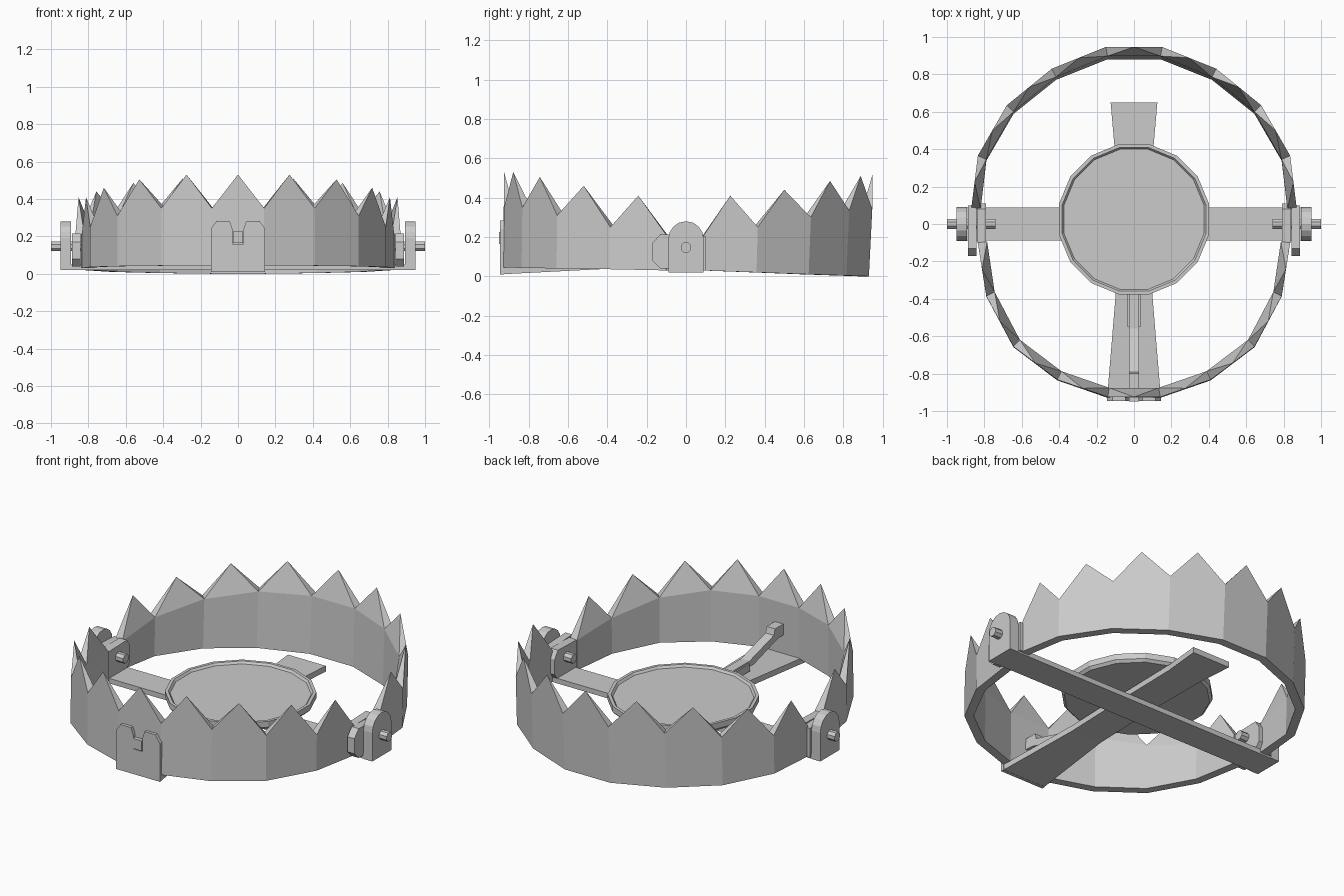
import bpy, math
from mathutils import Vector

if "Cube" in bpy.data.objects:
    bpy.data.objects.remove(bpy.data.objects["Cube"])


def make(name, verts, faces):
    me = bpy.data.meshes.new(name)
    me.from_pydata([tuple(v) for v in verts], [], faces)
    me.update()
    ob = bpy.data.objects.new(name, me)
    bpy.context.collection.objects.link(ob)
    bpy.context.view_layer.objects.active = ob
    for o in bpy.context.selected_objects:
        o.select_set(False)
    ob.select_set(True)
    bpy.ops.object.mode_set(mode='EDIT')
    bpy.ops.mesh.select_all(action='SELECT')
    bpy.ops.mesh.normals_make_consistent(inside=False)
    bpy.ops.object.mode_set(mode='OBJECT')
    return ob


def prism(name, a, b):
    """Solid between two matching outlines."""
    n = len(a)
    faces = [tuple(range(n)), tuple(range(2 * n - 1, n - 1, -1))]
    faces += [(i, (i + 1) % n, n + (i + 1) % n, n + i) for i in range(n)]
    return make(name, a + b, faces)


def prism_x(name, prof, x0, x1):
    return prism(name, [(x0, y, z) for y, z in prof], [(x1, y, z) for y, z in prof])


def jaw(name, half, peaks, sy, bottom_scale):
    """Toothed half ring; half = (x, y, bottom z, valley z) from centre to end."""
    pts = [(-x, y, b, t) for x, y, b, t in reversed(half)] + half
    pk = list(reversed(peaks[1:])) + peaks
    verts, faces = [], []
    for x, y, b, t in pts:
        o = Vector((x, y * sy, 0))
        d = o.normalized() * 0.05
        low = Vector((x, y * sy * bottom_scale, 0))
        verts += [low + Vector((0, 0, b)), o + Vector((0, 0, t)),
                  low - d + Vector((0, 0, b)), o - d + Vector((0, 0, t))]
    n = len(pts)
    for i in range(n - 1):
        a, c = 4 * i, 4 * i + 4
        tip = (verts[a + 1] + verts[c + 1]) / 2
        tip.z = pk[i]
        k = len(verts)
        verts.append(tip)
        faces += [(a, c, c + 1, k, a + 1), (a + 2, a + 3, c + 3, c + 2),
                  (a, a + 2, c + 2, c), (a + 1, k, a + 3), (c + 1, c + 3, k),
                  (a + 3, k, c + 3)]
    e = 4 * (n - 1)
    faces += [(0, 1, 3, 2), (e, e + 2, e + 3, e + 1)]
    return make(name, verts, faces)


# toothed jaws
jaw("front_jaw", [(.14, .925, .045, .35), (.41, .832, .043, .35), (.645, .655, .04, .31),
                  (.79, .385, .036, .25), (.835, .1, .03, .21)],
    [.53, .53, .505, .46, .41], -1, 1.005)
jaw("back_jaw", [(.15, .947, 0, .34), (.44, .83, .004, .335), (.68, .635, .01, .30),
                 (.835, .365, .02, .25), (.87, .085, .03, .20)],
    [.515, .51, .485, .44, .41], 1, .982)

# hinges, mirrored left and right
ear = [(.1, .03), (-.13, .04), (-.17, .08), (-.17, .17), (-.13, .215), (.1, .205)]
ear_front = [(-.1, .03), (.08, .04), (.11, .08), (.11, .17), (.08, .215), (-.1, .21)]
upright = [(-.09, .02), (.09, .02)] + [
    (.09 * math.cos(math.pi * i / 8), .19 + .09 * math.sin(math.pi * i / 8)) for i in range(9)]
bolt = [(.028 * math.cos(math.pi * (i + .5) / 4), .147 + .028 * math.sin(math.pi * (i + .5) / 4))
        for i in range(8)]
for side, s in (("left", -1), ("right", 1)):
    prism_x("back_jaw_ear_" + side, ear, s * .842, s * .888)
    prism_x("front_jaw_ear_" + side, ear_front, s * .79, s * .84)
    prism_x("hinge_bracket_" + side, upright, s * .892, s * .95)
    prism_x("hinge_bolt_" + side, bolt, s * .74, s)

# crossed base bars
prism_x("base_cross_bar", [(-.087, .02), (.087, .02), (.087, .05), (-.087, .05)], -.95, .95)
rows = [(-.945, .145, .01), (-.4, .1, .038), (0, .1, .05), (.42, .105, .052), (.65, .125, .054)]
verts, faces = [], []
for y, w, z in rows:
    verts += [(-w, y, z), (w, y, z), (w, y, z + .034), (-w, y, z + .034)]
for i in range(len(rows) - 1):
    faces += [(4 * i + j, 4 * i + (j + 1) % 4, 4 * i + 4 + (j + 1) % 4, 4 * i + 4 + j)
              for j in range(4)]
e = 4 * (len(rows) - 1)
faces += [(0, 1, 2, 3), (e, e + 1, e + 2, e + 3)]
make("base_long_bar", verts, faces)

# notched latch plate at the front
plate = [(-.145, .01), (.145, .01), (.145, .24), (.115, .283), (.045, .283), (.03, .24), (.03, .16),
         (-.03, .16), (-.03, .24), (-.045, .283), (-.115, .283), (-.145, .24)]
prism("latch_plate", [(x, -.945, z) for x, z in plate], [(x, -.925, z) for x, z in plate])

# trigger lever from pan to latch plate
lever = [(-.36, .095), (-.36, .125), (-.56, .125), (-.79, .19), (-.80, .225), (-.95, .225),
         (-.95, .165), (-.82, .155), (-.60, .09)]
prism_x("trigger_lever", lever, -.028, .028)
prism_x("lever_mount", [(-.37, .07), (-.37, .115), (-.55, .115), (-.55, .07)], -.036, .036)

# 16-sided pan with raised rim
prof = [(.395, .09), (.41, .105), (.41, .14), (.392, .14), (.382, .127)]
N, verts = 16, []
for r, z in prof:
    verts += [(r * math.cos(math.tau * (i + .5) / N), .025 + r * math.sin(math.tau * (i + .5) / N), z)
              for i in range(N)]
faces = [tuple(range(N)), tuple(range(4 * N, 5 * N))]
for k in range(4):
    faces += [(k * N + i, k * N + (i + 1) % N, (k + 1) * N + (i + 1) % N, (k + 1) * N + i)
              for i in range(N)]
make("pan", verts, faces)
